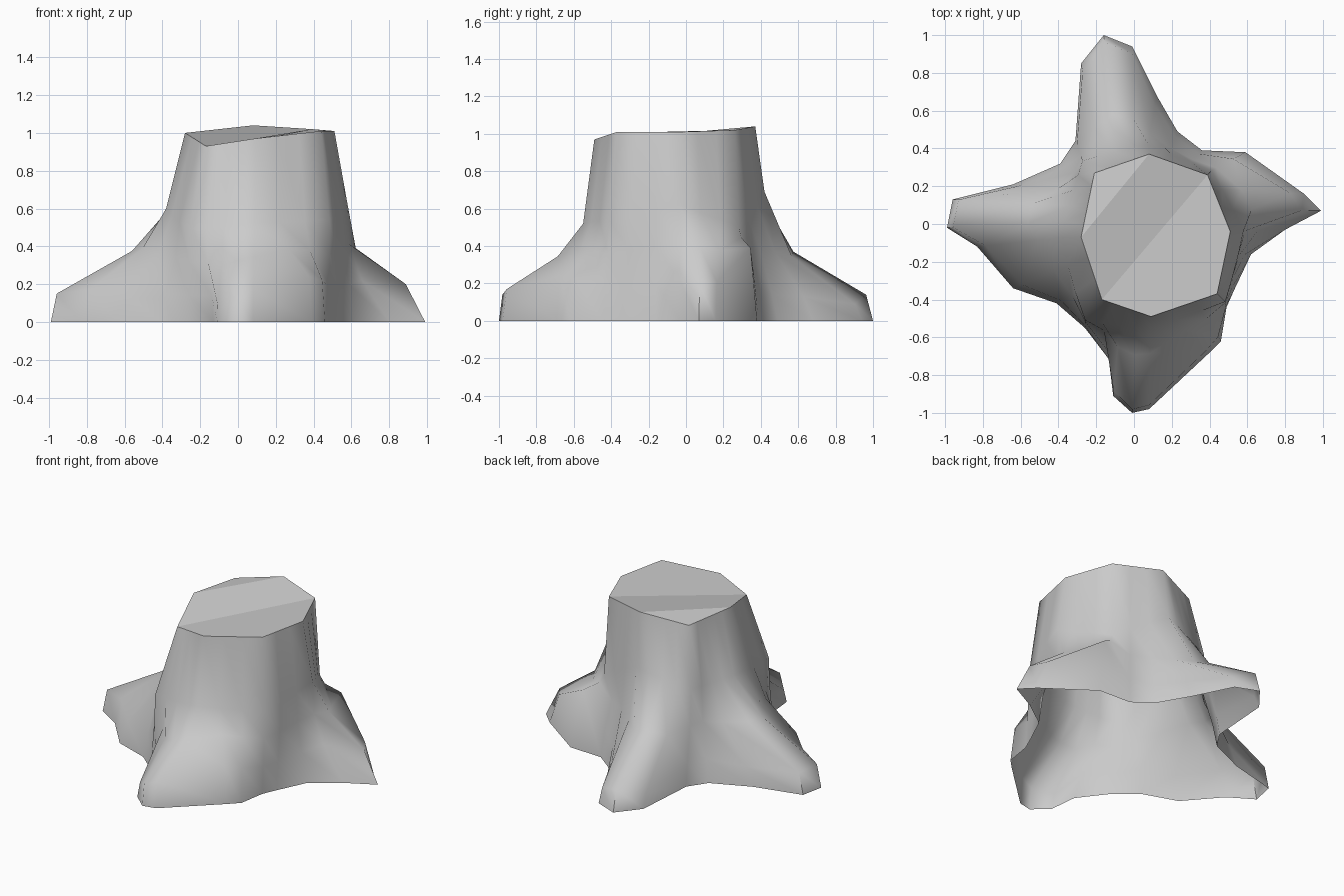
import bpy
import bmesh
from mathutils import Vector

cube = bpy.data.objects.get("Cube")
if cube:
    bpy.data.objects.remove(cube, do_unlink=True)

# Ground outline in hundredths, anticlockwise: x, y, shoulder height, shoulder reach
OUTLINE = [
    (99, 7, 20, 78), (90, 16, 21, 83), (59, 38, 39, 64),              # left root
    (36, 39, 18, 70), (23, 49, 14, 75), (12, 68, 13, 80),
    (-1, 94, 9, 93), (-16, 100, 14, 94), (-28, 85, 9, 92),            # back root
    (-31, 44, 14, 80), (-39, 32, 15, 75), (-64, 21, 12, 85),
    (-96, 13, 14, 95), (-99, -2, 15, 95), (-83, -12, 17, 90),         # right root
    (-64, -34, 15, 84), (-41, -42, 15, 75), (-26, -55, 14, 75),
    (-13, -72, 14, 75), (-11, -91, 9, 93), (-1, -100, 14, 96),        # front root
    (8, -98, 17, 95), (39, -69, 24, 92), (46, -62, 22, 86),
    (49, -44, 18, 70), (53, -35, 18, 60), (62, -16, 20, 50), (80, -3, 22, 35),
]
# Corners of the sawn top: outline column, x, y, z, then trunk flare and knee height
CORNERS = [
    (2, 39, 26, 102, 3, 50), (5, 8, 37, 104, 5, 69),
    (9, -21, 27, 99, 9, 60), (14, -28, -7, 100, 10, 60),
    (17, -17, -40, 93, 14, 49), (21, 9, -49, 97, 6, 52),
    (24, 44, -37, 101, 6, 54), (27, 51, -4, 101, 7, 62),
]
COUNT = len(OUTLINE)
CENTRE = Vector((0.11, -0.06, 0))


def make_material(name, value):
    mat = bpy.data.materials.new(name)
    mat.use_nodes = True
    colour = (value, value, value, 1.0)
    mat.diffuse_color = colour
    bsdf = next(n for n in mat.node_tree.nodes if n.type == 'BSDF_PRINCIPLED')
    bsdf.inputs["Base Color"].default_value = colour
    return mat


def top_ring():
    """Spread the columns evenly along the edges of the sawn top."""
    ring = [None] * COUNT
    for corner, following in zip(CORNERS, CORNERS[1:] + CORNERS[:1]):
        start = corner[0]
        steps = (following[0] - start) % COUNT
        for i in range(steps):
            t = i / steps
            ring[(start + i) % COUNT] = [(a + (b - a) * t) / 100 for a, b
                                         in zip(corner[1:], following[1:])]
    return ring


def column(rim_data, x, y, height, reach):
    """Points down one column: rim, knee, bend, root shoulder, ground."""
    top = Vector(rim_data[:3])
    flare, knee_height = rim_data[3:]
    outward = top - CENTRE
    outward.z = 0
    knee = top + outward.normalized() * flare
    knee.z = knee_height
    ground = Vector((x, y, 0)) / 100
    reach /= 100
    shoulder = knee.lerp(ground, reach)
    shoulder.z = height / 100
    bend = knee.lerp(ground, 0.35 * reach ** 2)
    bend.z = (min(knee.z, 0.6) + shoulder.z) / 2
    return [top, knee, bend, shoulder, ground]


# Stump: trunk and roots as one open-bottomed skin
bm = bmesh.new()
columns = [[bm.verts.new(p) for p in column(rim_data, *data)]
           for rim_data, data in zip(top_ring(), OUTLINE)]
for i, here in enumerate(columns):
    beside = columns[(i + 1) % COUNT]
    for j in range(len(here) - 1):
        bm.faces.new((here[j], here[j + 1], beside[j + 1], beside[j]))


# Sawn top in three slightly tilted facets
def rim(first, last):
    start, end = CORNERS[first][0], CORNERS[last][0]
    return [columns[(start + i) % COUNT][0]
            for i in range((end - start) % COUNT + 1)]


facets = (rim(1, 3), rim(0, 1) + rim(3, 4), rim(4, 0))
for outline in facets:
    bm.faces.new(outline)

bmesh.ops.recalc_face_normals(bm, faces=bm.faces)
mesh = bpy.data.meshes.new("tree_stump")
bm.to_mesh(mesh)
bm.free()
stump = bpy.data.objects.new("tree_stump", mesh)
bpy.context.collection.objects.link(stump)
mesh.materials.append(make_material("plain_grey", 0.6))

# Smooth bark, flat saw cut
bpy.ops.object.select_all(action='DESELECT')
stump.select_set(True)
bpy.context.view_layer.objects.active = stump
bpy.ops.object.shade_smooth_by_angle(angle=1.1)
for face in mesh.polygons[-len(facets):]:
    face.use_smooth = False
